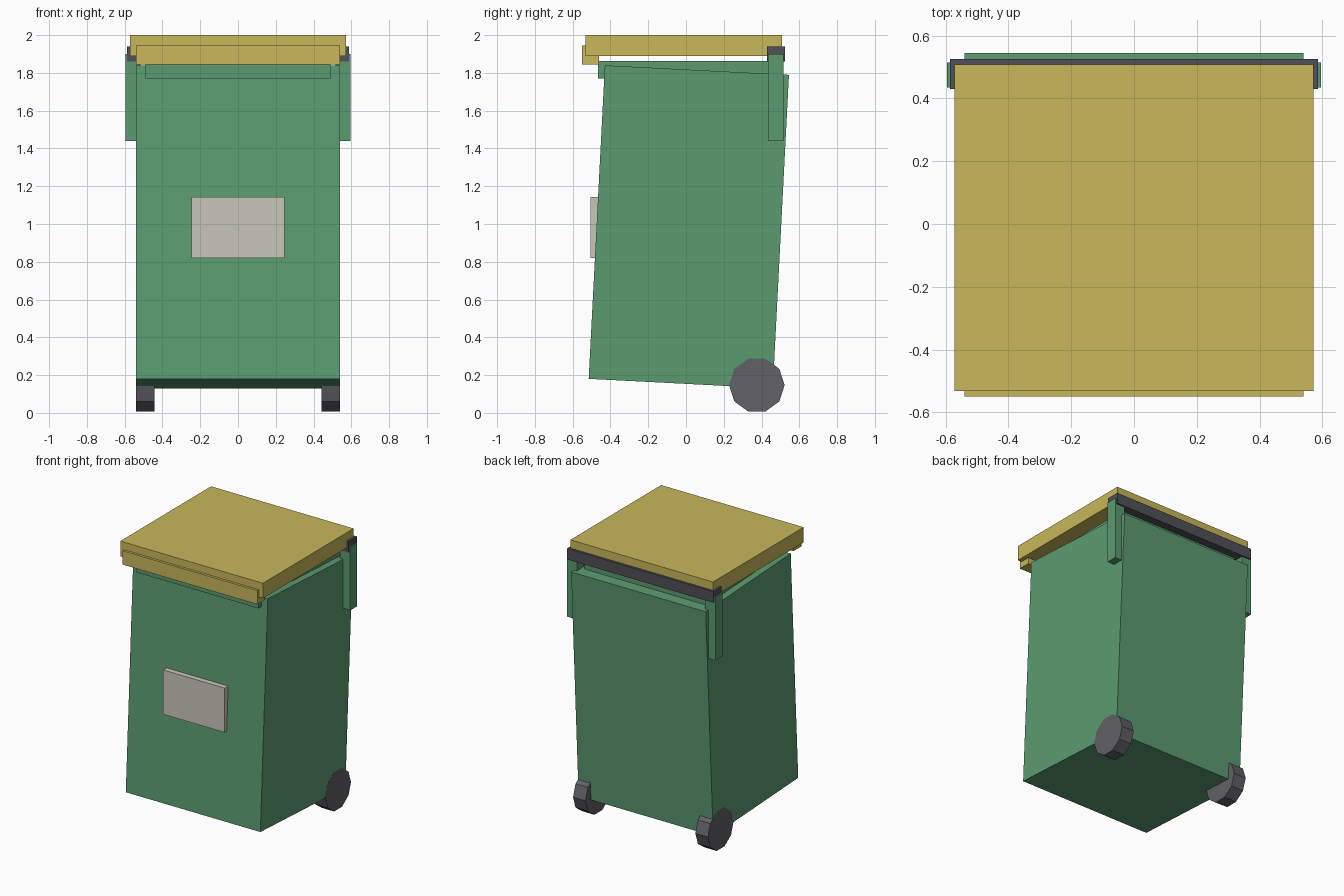
import bpy, math
from mathutils import Matrix

cube = bpy.data.objects.get("Cube")
if cube:
    bpy.data.objects.remove(cube, do_unlink=True)


def material(name, rgb):
    m = bpy.data.materials.new(name)
    m.use_nodes = True
    col = (*rgb, 1)
    m.diffuse_color = col
    m.node_tree.nodes["Principled BSDF"].inputs["Base Color"].default_value = col
    return m


green = material("bin green", (0.105, 0.328, 0.162))
yellow = material("lid yellow", (0.578, 0.474, 0.102))
wheel_grey = material("wheel grey", (0.119, 0.119, 0.136))
bar_grey = material("handle grey", (0.08, 0.081, 0.095))
cream = material("label cream", (0.584, 0.571, 0.497))


def box(name, x, y, z, mat, tilt=0):
    """Box from (min, max) ranges, tilted about x through its centre."""
    bpy.ops.mesh.primitive_cube_add(size=1)
    o = bpy.context.object
    o.name = name
    spans = [(x[1] - x[0]), (y[1] - y[0]), (z[1] - z[0])]
    o.data.transform(Matrix.Diagonal((*spans, 1)))
    o.location = (sum(x) / 2, sum(y) / 2, sum(z) / 2)
    o.rotation_euler.x = tilt
    o.data.materials.append(mat)
    return o


# Leaning body and the level rim set into its top
box("body", (-0.54, 0.54), (-0.473, 0.503), (0.154, 1.816), green, math.radians(-2.95))
box("rim", (-0.49, 0.49), (-0.465, 0.465), (1.77, 1.863), green)

# Lid with front grip
box("lid", (-0.572, 0.572), (-0.532, 0.508), (1.89, 2.0), yellow)
box("lid_grip", (-0.54, 0.54), (-0.55, -0.46), (1.845, 1.945), yellow)

# Handle bar across the back
box("handle_bar", (-0.587, 0.587), (0.43, 0.525), (1.86, 1.94), bar_grey)

# Front label plate
box("label_plate", (-0.247, 0.247), (-0.505, -0.455), (0.82, 1.142), cream)

# Handle brackets and ten-sided wheels on both sides
for side, s in (("left", 1), ("right", -1)):
    xs = sorted((s * 0.515, s * 0.596))
    box("handle_bracket_" + side, xs, (0.435, 0.515), (1.44, 1.9), green)

    bpy.ops.mesh.primitive_cylinder_add(vertices=10, radius=0.147, depth=0.1)
    w = bpy.context.object
    w.name = "wheel_" + side
    # Axle along x, one corner pointing straight down
    w.data.transform(Matrix.Rotation(math.radians(90), 4, "Y")
                     @ Matrix.Rotation(math.radians(90), 4, "Z"))
    w.data.transform(Matrix.Rotation(math.radians(90), 4, "X"))
    w.location = (s * 0.491, 0.375, 0.147)
    w.data.materials.append(wheel_grey)
